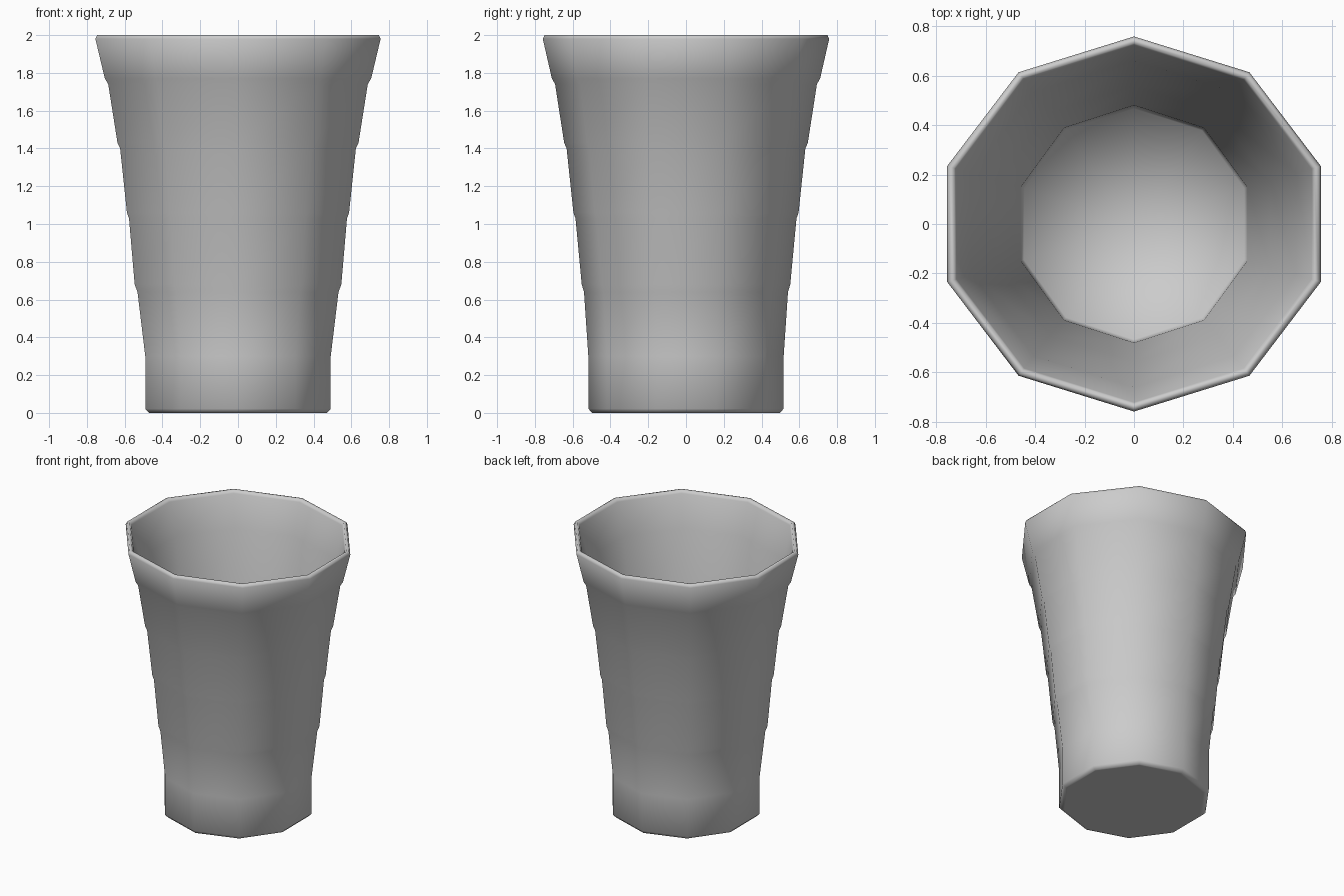
import bpy, bmesh
from math import cos, sin, pi

if "Cube" in bpy.data.objects:
    bpy.data.objects.remove(bpy.data.objects["Cube"])

SIDES = 10
C = cos(pi / SIDES)  # flat-to-corner ratio of the ten-sided section

# Outer wall: (height, half width in x, half depth in y)
outer = [(0.0, .470, .497), (.022, .491, .517), (.30, .491, .517),
         (.64, .532, .540), (.68, .547, .552), (1.03, .577, .585),
         (1.06, .588, .596), (1.40, .624, .632), (1.43, .638, .645),
         (1.74, .687, .693), (1.77, .705, .710), (1.98, .755, .758),
         (2.0, .746, .749)]
# Inner wall, from the rounded lip down to the floor
inner = [(2.0, .728, .731), (1.98, .718, .721), (1.75, .655, .660),
         (1.05, .550, .557), (.30, .458, .480), (.05, .445, .467)]

bm = bmesh.new()


def ring(z, hx, hy):
    return [bm.verts.new((hx / C * cos(pi / 2 + 2 * pi * i / SIDES),
                          hy * sin(pi / 2 + 2 * pi * i / SIDES), z))
            for i in range(SIDES)]


# Underside, kept flat by an inset ring
rings = [ring(0, .455, .481)] + [ring(*p) for p in outer + inner]
bm.faces.new(rings[0][::-1])

# Walls and lip
for a, b in zip(rings, rings[1:]):
    for i in range(SIDES):
        j = (i + 1) % SIDES
        bm.faces.new((a[i], a[j], b[j], b[i]))

# Inside floor as a fan
centre = bm.verts.new((0, 0, .05))
last = rings[-1]
for i in range(SIDES):
    bm.faces.new((last[i], last[(i + 1) % SIDES], centre))

bmesh.ops.recalc_face_normals(bm, faces=bm.faces)
for f in bm.faces:
    f.smooth = True

mesh = bpy.data.meshes.new("cup")
bm.to_mesh(mesh)
bm.free()
cup = bpy.data.objects.new("cup", mesh)
bpy.context.collection.objects.link(cup)
